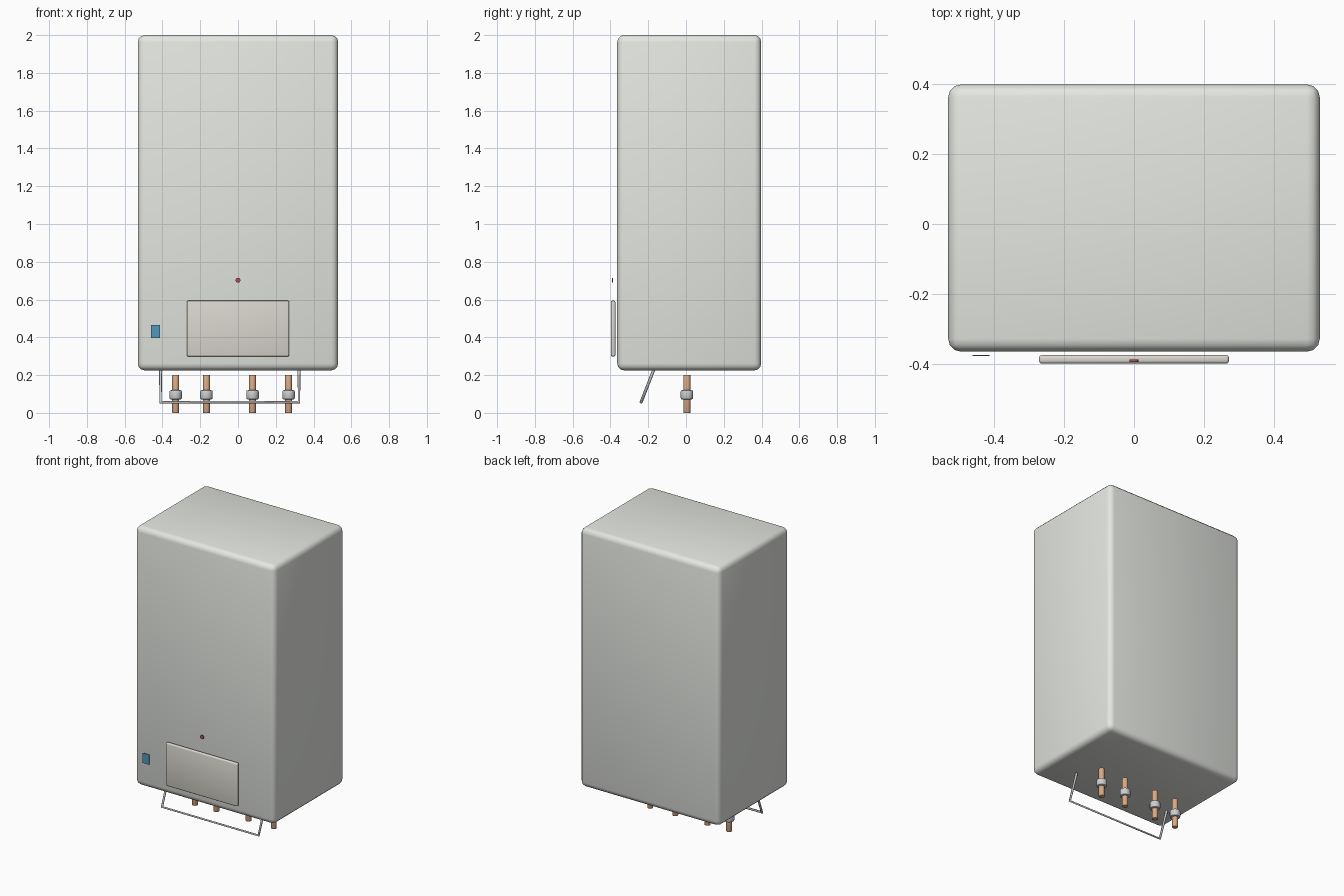
import bpy
from mathutils import Vector

if "Cube" in bpy.data.objects:
    bpy.data.objects.remove(bpy.data.objects["Cube"])


def material(name, rgb):
    m = bpy.data.materials.new(name)
    m.diffuse_color = (*rgb, 1)
    m.use_nodes = True
    m.node_tree.nodes["Principled BSDF"].inputs["Base Color"].default_value = m.diffuse_color
    return m


CASE = material("case_paint", (0.78, 0.80, 0.76))
PANEL = material("panel_paint", (0.70, 0.68, 0.62))
COPPER = material("copper", (0.70, 0.40, 0.24))
STEEL = material("steel", (0.60, 0.62, 0.64))
BLUE = material("label_blue", (0.08, 0.32, 0.48))
RED = material("lamp_red", (0.45, 0.08, 0.10))


def finish(name, mat, bevel=0, segments=3):
    ob = bpy.context.object
    ob.name = name
    ob.data.materials.append(mat)
    bpy.ops.object.transform_apply(location=False, rotation=True, scale=True)
    if bevel:
        b = ob.modifiers.new("bevel", "BEVEL")
        b.width, b.segments = bevel, segments
        b.limit_method = "ANGLE"
        bpy.ops.object.modifier_apply(modifier=b.name)
    bpy.ops.object.shade_smooth_by_angle(angle=0.6)
    return ob


def box(name, lo, hi, mat, bevel=0, segments=3):
    lo, hi = Vector(lo), Vector(hi)
    bpy.ops.mesh.primitive_cube_add(size=1, location=(lo + hi) / 2)
    bpy.context.object.scale = hi - lo
    return finish(name, mat, bevel, segments)


def rod(name, a, b, radius, mat, bevel=0, sides=24):
    a, b = Vector(a), Vector(b)
    d = b - a
    bpy.ops.mesh.primitive_cylinder_add(
        vertices=sides, radius=radius, depth=d.length, location=(a + b) / 2,
        rotation=d.to_track_quat("Z", "Y").to_euler())
    return finish(name, mat, bevel, 2)


# Rounded casing
box("casing", (-0.53, -0.364, 0.225), (0.53, 0.398, 2.0), CASE, 0.036, 3)

# Control flap, indicator lamp and sticker on the front
box("control_flap", (-0.271, -0.398, 0.299), (0.271, -0.374, 0.594), PANEL, 0.008, 3)
rod("indicator_lamp", (0, -0.393, 0.702), (0, -0.387, 0.702), 0.013, RED)
box("sticker", (-0.46, -0.376, 0.397), (-0.412, -0.373, 0.466), BLUE)

# Copper pipes with union nuts
for i, x in enumerate((-0.33, -0.167, 0.077, 0.268)):
    rod(f"pipe_{i + 1}", (x, 0.005, 0), (x, 0.005, 0.2), 0.0185, COPPER, 0.002)
    rod(f"pipe_nut_{i + 1}", (x, 0.005, 0.071), (x, 0.005, 0.12), 0.033, STEEL, 0.008)

# Bent wire bracket hanging below the casing
curve = bpy.data.curves.new("wire_bracket", "CURVE")
curve.dimensions = "3D"
curve.bevel_depth = 0.008
curve.bevel_resolution = 2
curve.use_fill_caps = True
spline = curve.splines.new("POLY")
path = [(-0.41, -0.17, 0.23), (-0.41, -0.238, 0.056),
        (0.323, -0.238, 0.056), (0.323, -0.17, 0.23)]
spline.points.add(len(path) - 1)
for p, co in zip(spline.points, path):
    p.co = (*co, 1)
bracket = bpy.data.objects.new("wire_bracket", curve)
bpy.context.collection.objects.link(bracket)
curve.materials.append(STEEL)
